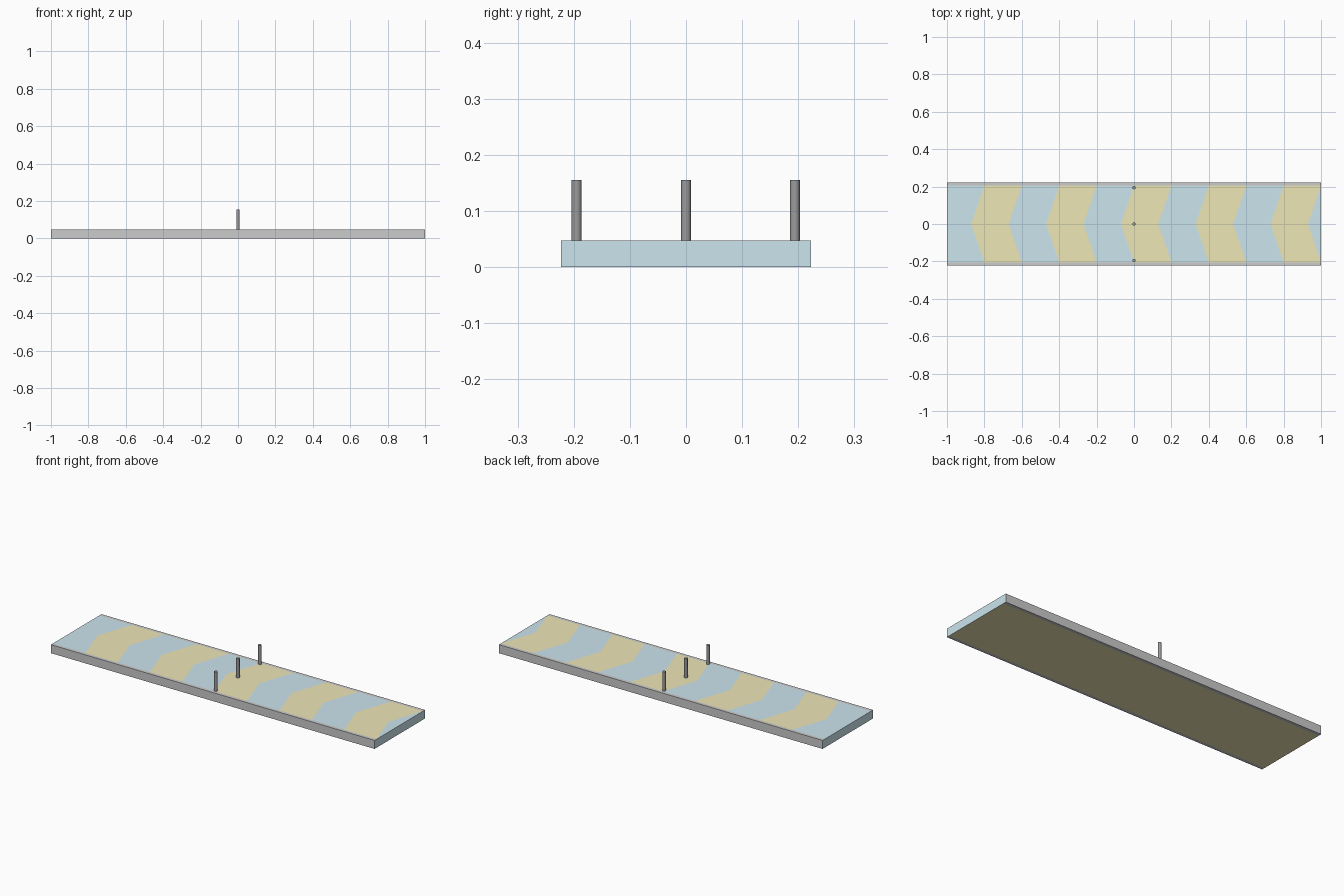
import bpy, bmesh, math
from mathutils import Vector, Matrix

if "Cube" in bpy.data.objects:
    bpy.data.objects.remove(bpy.data.objects["Cube"])

HALF_W, INNER, H = 0.223, 0.205, 0.0475
SWEEP, STEP, FIRST = 0.07, 0.2, -0.8


def material(name, rgb):
    m = bpy.data.materials.new(name)
    m.diffuse_color = (*rgb, 1)
    m.use_nodes = True
    m.node_tree.nodes["Principled BSDF"].inputs["Base Color"].default_value = m.diffuse_color
    return m


blue = material("blue", (0.60, 0.78, 0.85))
yellow = material("yellow", (0.85, 0.80, 0.47))
grey = material("grey", (0.72, 0.72, 0.72))
dark = material("dark_grey", (0.33, 0.33, 0.33))


def cut(bm, faces, co, no):
    geom = set(faces)
    for f in faces:
        geom.update(f.edges)
        geom.update(f.verts)
    bmesh.ops.bisect_plane(bm, geom=list(geom), dist=1e-5, plane_co=co, plane_no=no)


# Board: a slab with grey long borders and a chevron pattern cut into the top
bm = bmesh.new()
bmesh.ops.create_cube(bm, size=1, matrix=Matrix.Translation((0, 0, H / 2))
                      @ Matrix.Diagonal((2, 2 * HALF_W, H, 1)))
for y in (-INNER, 0, INNER):
    cut(bm, [f for f in bm.faces if abs(f.normal.z) > 0.9], (0, y, 0), (0, 1, 0))

for side in (-1, 1):
    for k in range(10):
        tip = FIRST + k * STEP - SWEEP
        half = [f for f in bm.faces if f.normal.z > 0.9
                and 0 < side * f.calc_center_median().y < INNER]
        cut(bm, half, (tip, 0, 0), Vector((INNER, -side * SWEEP, 0)).normalized())

# Face colours: 0 blue, 1 yellow, 2 grey
bm.normal_update()
for f in bm.faces:
    c = f.calc_center_median()
    if abs(f.normal.x) > 0.9:
        f.material_index = 0
    elif abs(f.normal.y) > 0.9 or abs(c.y) > INNER:
        f.material_index = 2
    elif f.normal.z < 0:
        f.material_index = 1
    else:
        band = math.floor((c.x + SWEEP * (1 - abs(c.y) / INNER) - FIRST) / STEP)
        f.material_index = 1 if band % 2 == 0 else 0
mesh = bpy.data.meshes.new("board")
bm.to_mesh(mesh)
bm.free()
for m in (blue, yellow, grey):
    mesh.materials.append(m)
board = bpy.data.objects.new("board", mesh)
bpy.context.collection.objects.link(board)

# Three upright posts across the middle
for name, y in (("front_post", -0.195), ("middle_post", 0), ("back_post", 0.194)):
    bpy.ops.mesh.primitive_cylinder_add(vertices=16, radius=0.009, depth=0.155 - H,
                                        location=(0, y, (0.155 + H) / 2))
    post = bpy.context.object
    post.name = name
    post.data.materials.append(dark)
    bpy.ops.object.shade_smooth_by_angle()
